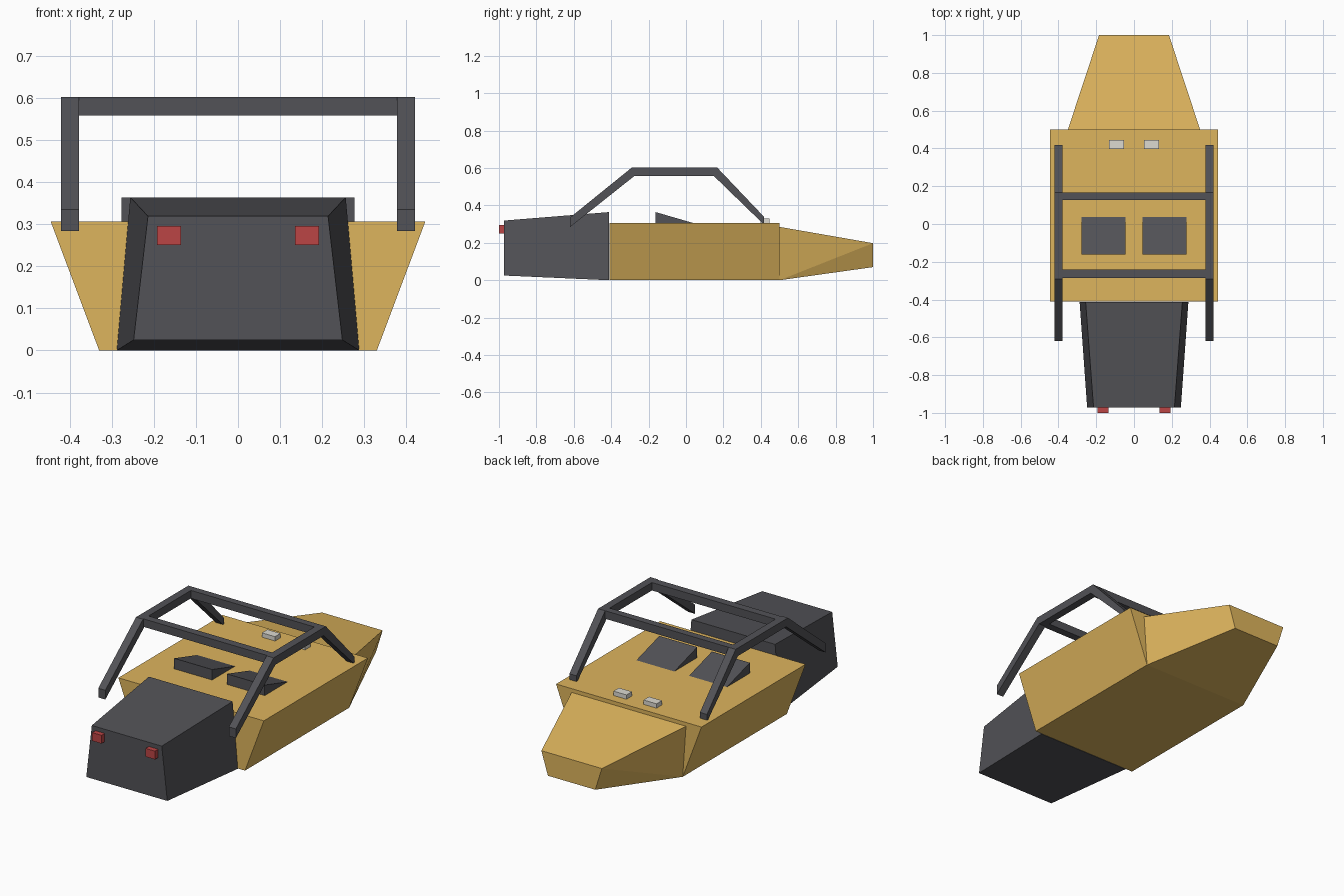
import bpy, bmesh

if "Cube" in bpy.data.objects:
    bpy.data.objects.remove(bpy.data.objects["Cube"])


def material(name, r, g, b):
    m = bpy.data.materials.new(name)
    m.diffuse_color = (r, g, b, 1)
    m.use_nodes = True
    m.node_tree.nodes["Principled BSDF"].inputs["Base Color"].default_value = m.diffuse_color
    return m


GOLD = material("gold paint", 0.73, 0.46, 0.11)
DARK = material("dark metal", 0.085, 0.085, 0.095)
RED = material("red lamp", 0.50, 0.06, 0.06)
PALE = material("pale lamp", 0.72, 0.70, 0.64)


def make(name, verts, faces, mat):
    bm = bmesh.new()
    vs = [bm.verts.new(v) for v in verts]
    for f in faces:
        bm.faces.new([vs[i] for i in f])
    bmesh.ops.recalc_face_normals(bm, faces=bm.faces)
    me = bpy.data.meshes.new(name)
    bm.to_mesh(me)
    bm.free()
    me.materials.append(mat)
    ob = bpy.data.objects.new(name, me)
    bpy.context.collection.objects.link(ob)
    return ob


def ring(y, bottom, top, z0, z1):
    """Trapezoid section: half widths at bottom and top, heights."""
    return [(-bottom, y, z0), (bottom, y, z0), (top, y, z1), (-top, y, z1)]


def loft(name, a, b, mat, split_sides=False):
    faces = [(0, 1, 2, 3), (4, 5, 6, 7), (0, 1, 5, 4), (3, 2, 6, 7)]
    if split_sides:
        faces += [(1, 2, 6), (1, 6, 5), (0, 3, 7), (0, 7, 4)]
    else:
        faces += [(1, 2, 6, 5), (0, 3, 7, 4)]
    return make(name, a + b, faces, mat)


def extrude_x(name, profile, x0, x1, mat):
    """Extrude a (y, z) outline from x0 to x1."""
    n = len(profile)
    verts = [(x, y, z) for x in (x0, x1) for y, z in profile]
    faces = [tuple(range(n)), tuple(range(n, 2 * n))]
    faces += [(i, (i + 1) % n, (i + 1) % n + n, i + n) for i in range(n)]
    return make(name, verts, faces, mat)


def rect(y0, y1, z0, z1):
    return [(y0, z0), (y1, z0), (y1, z1), (y0, z1)]


# Hull, tapered nose and engine housing
loft("main_hull", ring(-0.41, 0.33, 0.445, 0, 0.306),
     ring(0.5, 0.33, 0.445, 0, 0.306), GOLD)
loft("nose", ring(0.5, 0.33, 0.35, 0, 0.285),
     ring(1.0, 0.145, 0.185, 0.07, 0.198), GOLD, split_sides=True)
loft("engine_housing", ring(-0.972, 0.248, 0.214, 0.025, 0.319),
     ring(-0.413, 0.288, 0.256, 0, 0.364), DARK)

# Bent side rail outline of the roll cage
RAIL = [(-0.62, 0.335), (-0.29, 0.602), (0.167, 0.602), (0.418, 0.338),
        (0.418, 0.296), (0.148, 0.558), (-0.275, 0.558), (-0.62, 0.284)]

# Paired parts on each side
for side, s in (("left", -1), ("right", 1)):
    extrude_x(side + "_cage_rail", RAIL, s * 0.378, s * 0.421, DARK)
    extrude_x(side + "_wedge_seat", [(-0.162, 0.300), (0.045, 0.304), (-0.162, 0.364)],
              s * 0.045, s * 0.277, DARK)
    extrude_x(side + "_tail_lamp", rect(-1.0, -0.965, 0.25, 0.296),
              s * 0.135, s * 0.192, RED)
    extrude_x(side + "_head_lamp", rect(0.398, 0.446, 0.30, 0.330),
              s * 0.052, s * 0.132, PALE)

# Cage cross bars
extrude_x("rear_cross_bar", rect(-0.285, -0.242, 0.558, 0.602), -0.38, 0.38, DARK)
extrude_x("front_cross_bar", rect(0.128, 0.167, 0.558, 0.602), -0.38, 0.38, DARK)
